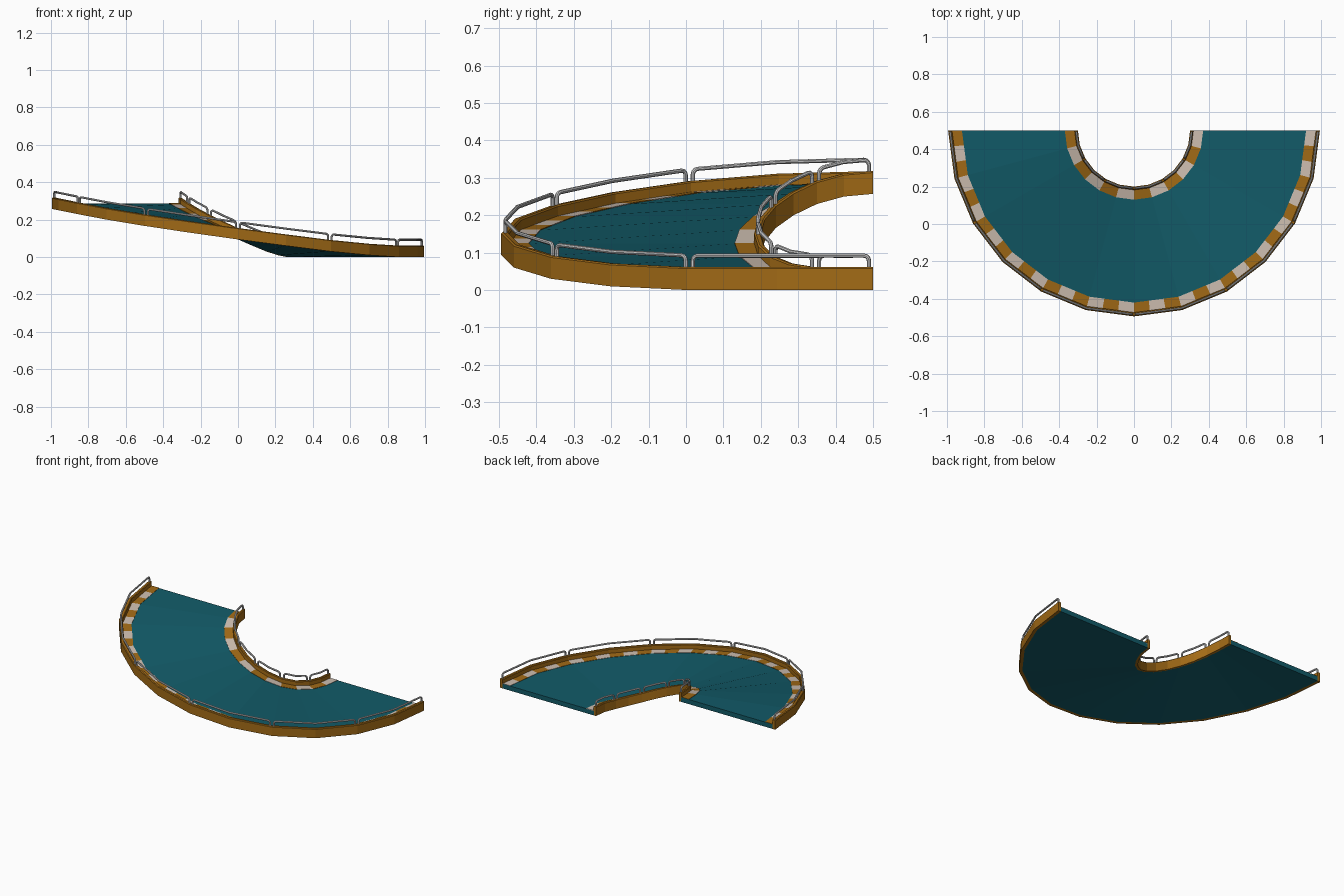
import bpy, bmesh, math
from mathutils import Vector

if "Cube" in bpy.data.objects:
    bpy.data.objects.remove(bpy.data.objects["Cube"])

SEG = 12                      # 15 degree sides over a half turn
HEIGHT = [0, 0, 0, .01, .03, .06, .094, .13, .166, .2, .23, .25, .257]
WALL, DECK = .061, .03


def point(t, r, dz):
    """Position on the faceted track: t in 0..12 runs from low end to high end."""
    i = min(int(t + 1e-6), SEG - 1)
    f = t - i

    def corner(k):
        a = -math.pi * k / SEG
        return Vector((r * math.cos(a), .5 + r * math.sin(a), HEIGHT[k] + dz))
    return corner(i).lerp(corner(i + 1), f)


def material(name, rgb):
    m = bpy.data.materials.new(name)
    m.diffuse_color = (*rgb, 1)
    m.use_nodes = True
    m.node_tree.nodes["Principled BSDF"].inputs["Base Color"].default_value = m.diffuse_color
    return m


teal = material("teal", (.006, .105, .14))
orange = material("orange", (.36, .145, .008))
cream = material("cream", (.62, .52, .44))


def add_object(name, bm, mats):
    bmesh.ops.recalc_face_normals(bm, faces=bm.faces)
    me = bpy.data.meshes.new(name)
    bm.to_mesh(me)
    bm.free()
    for m in mats:
        me.materials.append(m)
    ob = bpy.data.objects.new(name, me)
    bpy.context.collection.objects.link(ob)
    return ob


def sweep(bm, profile, ts, mat=0):
    """Sweep a closed (radius, height) profile along the track."""
    rings = [[bm.verts.new(point(t, r, z)) for r, z in profile] for t in ts]
    n = len(profile)
    faces = [bm.faces.new(rings[0]), bm.faces.new(rings[-1][::-1])]
    for a, b in zip(rings, rings[1:]):
        for k in range(n):
            j = (k + 1) % n
            faces.append(bm.faces.new((a[k], a[j], b[j], b[k])))
    for f in faces:
        f.material_index = mat


# Track deck
bm = bmesh.new()
sweep(bm, [(.315, 0), (.975, 0), (.975, DECK), (.92, DECK), (.37, DECK), (.315, DECK)],
      range(SEG + 1))
add_object("track_deck", bm, [teal])

# Side walls with a small chamfer along the top
for name, r0, r1 in (("outer_wall", .973, .994), ("inner_wall", .3, .318)):
    bm = bmesh.new()
    c = .004
    sweep(bm, [(r0, 0), (r1, 0), (r1, WALL - c), (r1 - c, WALL), (r0 + c, WALL), (r0, WALL - c)],
          range(SEG + 1))
    add_object(name, bm, [orange])

# Striped kerbs
for name, r0, r1, split in (("outer_kerb", .92, .974, 3), ("inner_kerb", .317, .37, 1)):
    bm = bmesh.new()
    for k in range(SEG * split):
        sweep(bm, [(r0, DECK - .002), (r1, DECK - .002), (r1, DECK + .002), (r0, DECK + .002)],
              (k / split, (k + 1) / split), k % 2)
    add_object(name, bm, [cream, orange])


# Guard rails: six bent tubes on each wall, two wall sides long
def rail_path(t0, r):
    unit = 1 / (r * math.pi / SEG)     # distance to track parameter
    gap, c, top = .011, .014, WALL + .031
    half = [(gap, WALL - .005), (gap, top - c)]
    half += [(gap + c * (1 - math.cos(a)), top - c + c * math.sin(a))
             for a in (math.pi / 6, math.pi / 3, math.pi / 2)]
    pts = [point(t0 + d * unit, r, z) for d, z in half]
    pts.append(point(t0 + 1, r, top))
    return pts + [point(t0 + 2 - d * unit, r, z) for d, z in reversed(half)]


for name, r in (("outer_rails", .984), ("inner_rails", .309)):
    cu = bpy.data.curves.new(name, 'CURVE')
    cu.dimensions = '3D'
    cu.bevel_depth = .0058
    cu.bevel_resolution = 2
    cu.use_fill_caps = True
    for t0 in range(0, SEG, 2):
        pts = rail_path(t0, r)
        sp = cu.splines.new('POLY')
        sp.points.add(len(pts) - 1)
        for p, co in zip(sp.points, pts):
            p.co = (*co, 1)
    ob = bpy.data.objects.new(name, cu)
    bpy.context.collection.objects.link(ob)
    bpy.ops.object.select_all(action='DESELECT')
    ob.select_set(True)
    bpy.context.view_layer.objects.active = ob
    bpy.ops.object.convert(target='MESH')
    bpy.ops.object.shade_smooth_by_angle()
